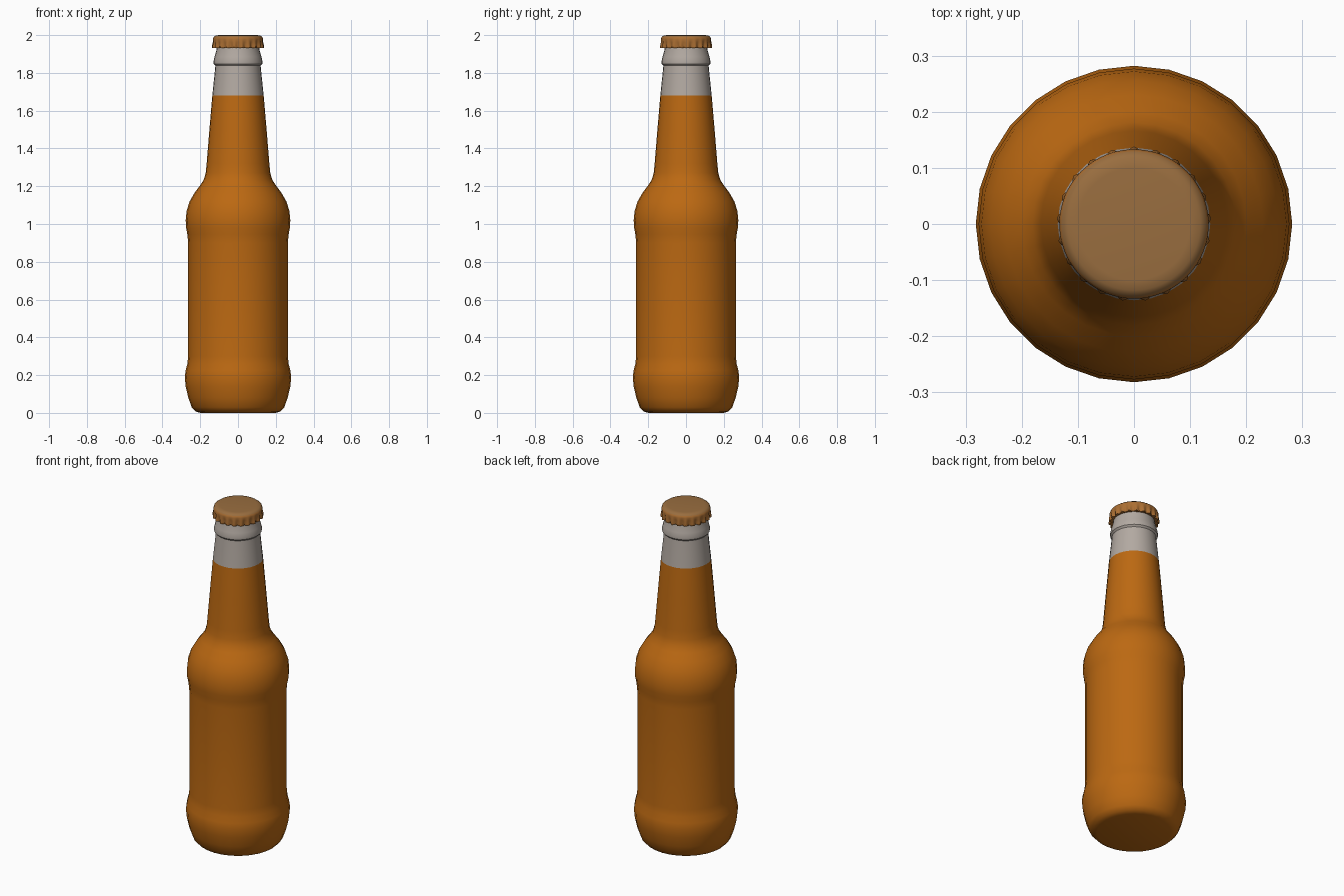
import bpy, bmesh, math

SIDES = 28
TEETH = 21

cube = bpy.data.objects.get("Cube")
if cube:
    bpy.data.objects.remove(cube, do_unlink=True)


def material(name, rgb):
    mat = bpy.data.materials.new(name)
    mat.use_nodes = True
    mat.diffuse_color = (*rgb, 1)
    bsdf = next(n for n in mat.node_tree.nodes if n.type == 'BSDF_PRINCIPLED')
    bsdf.inputs["Base Color"].default_value = (*rgb, 1)
    bsdf.inputs["Roughness"].default_value = 0.6
    return mat


amber = material("amber glass", (0.50, 0.14, 0.006))
foil = material("pale neck foil", (0.45, 0.40, 0.36))
tan = material("tan cap top", (0.32, 0.155, 0.05))
bronze = material("bronze cap rim", (0.40, 0.155, 0.032))


def lathe(name, profile, sides, mats, pick=None, flute=None, smooth=35):
    """Spin (radius, height) points about z and close both ends."""
    bm = bmesh.new()
    rings = []
    for level, (r, z) in enumerate(profile):
        ring = []
        for i in range(sides):
            a = 2 * math.pi * i / sides
            rad = r + (flute(level, i) if flute else 0)
            ring.append(bm.verts.new((rad * math.sin(a), rad * math.cos(a), z)))
        rings.append(ring)
    for low, high in zip(rings, rings[1:]):
        for i in range(sides):
            j = (i + 1) % sides
            bm.faces.new((low[i], low[j], high[j], high[i]))
    bm.faces.new(rings[0])
    bm.faces.new(rings[-1])
    bmesh.ops.recalc_face_normals(bm, faces=bm.faces)
    for f in bm.faces:
        f.material_index = pick(f) if pick else 0
    mesh = bpy.data.meshes.new(name)
    bm.to_mesh(mesh)
    bm.free()
    for m in mats:
        mesh.materials.append(m)
    obj = bpy.data.objects.new(name, mesh)
    bpy.context.collection.objects.link(obj)
    bpy.ops.object.select_all(action='DESELECT')
    bpy.context.view_layer.objects.active = obj
    obj.select_set(True)
    bpy.ops.object.shade_smooth_by_angle(angle=math.radians(smooth))
    return obj


# Glass body: heel, straight label panel, round shoulder, tapering neck
body = [(0.20, 0.0), (0.225, 0.008), (0.245, 0.03), (0.263, 0.08), (0.277, 0.14),
        (0.282, 0.19), (0.277, 0.225), (0.268, 0.26), (0.264, 0.30),
        (0.264, 0.90), (0.268, 0.945), (0.275, 0.98), (0.277, 1.02),
        (0.272, 1.07), (0.256, 1.12), (0.230, 1.165), (0.200, 1.205),
        (0.181, 1.235), (0.171, 1.27), (0.166, 1.32), (0.153, 1.48), (0.136, 1.68)]
lathe("bottle_body", body, SIDES, [amber])

# Foil on the upper neck with the raised collar below the cap
neck = [(0.136, 1.68), (0.121, 1.825), (0.120, 1.838), (0.129, 1.848), (0.130, 1.86),
        (0.124, 1.885), (0.114, 1.92), (0.110, 1.96)]
lathe("neck_foil", neck, SIDES, [foil])

# Crown cap with a crimped skirt
cap = [(0.112, 1.936), (0.131, 1.931), (0.132, 1.945), (0.131, 1.962),
       (0.133, 1.978), (0.129, 1.990), (0.118, 1.998), (0.100, 2.0)]
depth = [0.0, 0.007, 0.006, 0.003, 0, 0, 0, 0]
STEPS = 6


def crimp(level, i):
    return depth[level] * math.cos(2 * math.pi * i / STEPS)


lathe("crown_cap", cap, TEETH * STEPS, [bronze, tan],
      pick=lambda f: 1 if f.normal.z > 0.5 else 0, flute=crimp, smooth=50)
